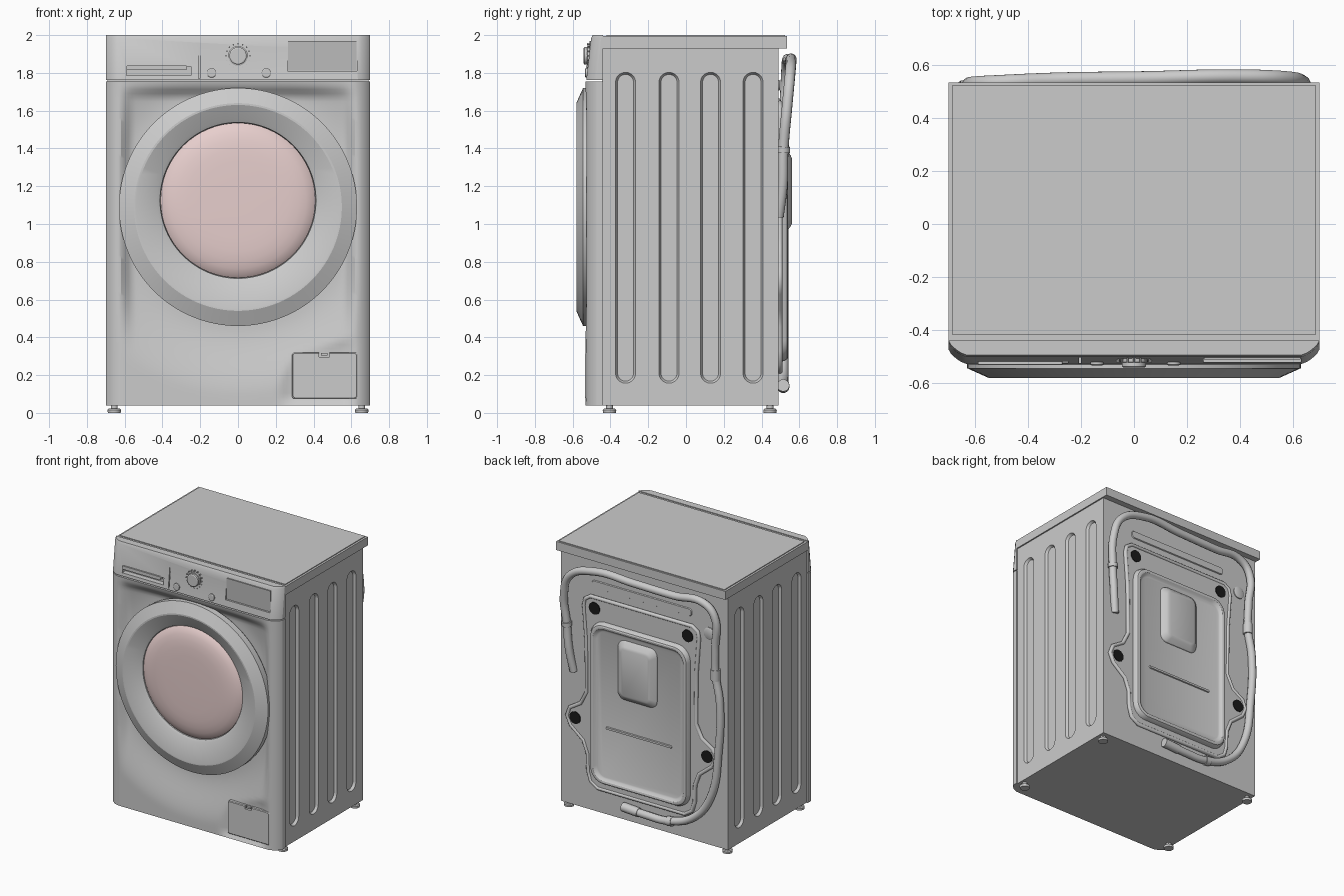
import bpy, bmesh, math
from mathutils import Vector

if "Cube" in bpy.data.objects:
    bpy.data.objects.remove(bpy.data.objects["Cube"])


def finish(name, bm, color=None, angle=30):
    bmesh.ops.recalc_face_normals(bm, faces=bm.faces)
    me = bpy.data.meshes.new(name)
    bm.to_mesh(me)
    bm.free()
    ob = bpy.data.objects.new(name, me)
    bpy.context.collection.objects.link(ob)
    if color:
        mat = bpy.data.materials.new(name + "_colour")
        mat.diffuse_color = (*color, 1)
        mat.use_nodes = True
        mat.node_tree.nodes["Principled BSDF"].inputs["Base Color"].default_value = mat.diffuse_color
        me.materials.append(mat)
    smooth(ob, angle)
    return ob


def smooth(ob, angle=30):
    bpy.ops.object.select_all(action='DESELECT')
    ob.select_set(True)
    bpy.context.view_layer.objects.active = ob
    bpy.ops.object.shade_smooth_by_angle(angle=math.radians(angle))


def add_loft(bm, rings):
    """Skin closed rings of equal length and cap both ends."""
    vs = [[bm.verts.new(p) for p in r] for r in rings]
    n = len(vs[0])
    for a, b in zip(vs, vs[1:]):
        for i in range(n):
            j = (i + 1) % n
            bm.faces.new((a[i], a[j], b[j], b[i]))
    bm.faces.new(vs[0])
    bm.faces.new(vs[-1])


def loft(name, rings, color=None, angle=30):
    bm = bmesh.new()
    add_loft(bm, rings)
    return finish(name, bm, color, angle)


def box_rings(x0, x1, y0, y1, z0, z1):
    return [[(x0, y0, z), (x1, y0, z), (x1, y1, z), (x0, y1, z)] for z in (z0, z1)]


def circle(r, y, zc, xc=0, n=32):
    return [(xc + r * math.cos(2 * math.pi * i / n), y, zc + r * math.sin(2 * math.pi * i / n)) for i in range(n)]


def rrect(u0, u1, v0, v1, r, n=8):
    """Rounded rectangle in 2D."""
    pts = []
    for k, (cu, cv) in enumerate([(u1 - r, v1 - r), (u0 + r, v1 - r), (u0 + r, v0 + r), (u1 - r, v0 + r)]):
        for i in range(n + 1):
            a = math.pi / 2 * (k + i / n)
            pts.append((cu + r * math.cos(a), cv + r * math.sin(a)))
    return pts


def rr_y(y, x0, x1, z0, z1, r):
    return [(u, y, v) for u, v in rrect(x0, x1, z0, z1, r)]


def cut(ob, ring_sets):
    bm = bmesh.new()
    for rings in ring_sets:
        add_loft(bm, rings)
    cutter = finish("cutter", bm)
    cutter.hide_render = True
    mod = ob.modifiers.new("cut", 'BOOLEAN')
    mod.object, mod.operation, mod.solver = cutter, 'DIFFERENCE', 'EXACT'
    bpy.context.view_layer.objects.active = ob
    bpy.ops.object.modifier_apply(modifier=mod.name)
    bpy.data.objects.remove(cutter)
    smooth(ob)


def sstep(t):
    t = max(0, min(1, t))
    return t * t * (3 - 2 * t)


def tube(name, pts, radius, cyclic=False, kind='BEZIER'):
    cu = bpy.data.curves.new(name, 'CURVE')
    cu.dimensions = '3D'
    cu.bevel_depth, cu.bevel_resolution, cu.use_fill_caps = radius, 4, True
    sp = cu.splines.new(kind)
    cu.resolution_u = 8
    if kind == 'BEZIER':
        sp.bezier_points.add(len(pts) - 1)
        for b, p in zip(sp.bezier_points, pts):
            b.co = p
            b.handle_left_type = b.handle_right_type = 'AUTO'
    else:
        sp.points.add(len(pts) - 1)
        for b, p in zip(sp.points, pts):
            b.co = (*p, 1)
    sp.use_cyclic_u = cyclic
    ob = bpy.data.objects.new(name, cu)
    bpy.context.collection.objects.link(ob)
    return ob


# Cabinet with four pressed slots on each side
cabinet = loft("cabinet", box_rings(-.69, .69, -.445, .49, .04, 1.94))
slots = []
for s in (-1, 1):
    for yc in (-.32, -.09, .13, .355):
        slots.append([[(s * x, u, v) for u, v in rrect(yc - w, yc + w, .98 - .77 - w, .98 + .77 + w, w)]
                      for x, w in ((.71, .06), (.69, .053), (.672, .042))])
cut(cabinet, slots)

# Worktop with darker inset panel
loft("worktop", box_rings(-.7, .7, -.44, .535, 1.93, 1.994))
loft("worktop_panel", box_rings(-.685, .685, -.42, .525, 1.98, 2.0), (.55, .55, .55))

# Front panel: corner profile with a soft hollow around the door and hatch
half = [(.7, -.44), (.7, -.475), (.69, -.492), (.672, -.508), (.655, -.52), (.635, -.528)]
inner = [(.62 - 1.24 * i / 62, -.532) for i in range(63)]
profile = half + inner + [(-x, y) for x, y in reversed(half)]


def hollow(x, z):
    side = sstep((.64 - abs(x)) / .09)
    d = .055 * sstep((1.0 - math.hypot(x, z - 1.09)) / .36) * side * sstep((1.75 - z) / .09)
    h = .02 * sstep((x - .2) / .1) * side * sstep((.46 - z) / .14) * sstep((z - .04) / .04)
    return max(d, h)


bm = bmesh.new()
add_loft(bm, [[(x, y + hollow(x, z), z) for x, y in profile]
              for z in [.04 + 1.715 * i / 80 for i in range(81)]])
finish("front_panel", bm)

# Sloped control panel with drawer grip, seam and display recess
control = loft("control_panel", [[(x, y + (dy if y < -.45 else 0), z) for x, y in half + [(-x, y) for x, y in reversed(half)]]
                                 for z, dy in ((1.762, 0), (1.985, .026), (2.0, .034))])
cut(control, [box_rings(-.59, -.25, -.6, -.485, 1.785, 1.835),
              box_rings(-.208, -.201, -.6, -.505, 1.77, 2.1),
              box_rings(-.201, -.10, -.6, -.505, 1.984, 1.989),
              box_rings(.262, .63, -.6, -.508, 1.81, 1.97)])
loft("display", box_rings(.264, .628, -.512, -.49, 1.812, 1.968), (.5, .5, .5))
loft("drawer_grip", [rr_y(y, -.59, -.27, 1.815, 1.84, .008) for y in (-.50, -.53)])

# Programme knob, its tick marks and the two small buttons
loft("knob", [circle(r, y, 1.89) for r, y in ((.052, -.50), (.052, -.522), (.046, -.524), (.046, -.538), (.04, -.542))])
bm = bmesh.new()
for i in range(16):
    a = 2 * math.pi * i / 16
    add_loft(bm, [circle(.004, y, 1.89 + .064 * math.sin(a), .064 * math.cos(a), 6) for y in (-.50, -.523)])
finish("knob_ticks", bm)
for x in (-.14, .15):
    loft("button", [circle(r, y, 1.80, x, 24) for r, y in ((.025, -.51), (.025, -.531), (.02, -.534))])

# Door: bevelled outer ring, funnel with raised centre, tinted domed window
loft("door_ring", [circle(r, y, z, 0, 96) for r, y, z in (
    (.58, -.46, 1.09), (.62, -.485, 1.09), (.63, -.50, 1.09), (.63, -.545, 1.09), (.55, -.581, 1.09),
    (.54, -.581, 1.09), (.43, -.545, 1.125), (.413, -.535, 1.125), (.41, -.51, 1.125))], angle=20)
loft("door_window", [circle(.41 * k, y, 1.125, 0, 64) for k, y in (
    (1, -.515), (1, -.53), (.96, -.543), (.88, -.556), (.78, -.565), (.66, -.570), (.5, -.572), (.2, -.573))],
    (.8, .62, .61), 40)

# Service hatch with finger notch
hatch = loft("service_hatch", [rr_y(y, .287 + i, .632 - i, .075 + i, .32 - i, .012) for y, i in ((-.49, 0), (-.529, 0), (-.534, .005))])
cut(hatch, [box_rings(.43, .485, -.6, -.515, .296, .35)])
loft("hatch_latch", box_rings(.44, .475, -.53, -.51, .304, .316))

# Adjustable feet
for sx in (-1, 1):
    for y in (-.405, .445):
        loft("foot", [[(sx * .655 + r * math.cos(i * math.pi / 12), y + r * math.sin(i * math.pi / 12), z)
                       for i in range(24)] for r, z in ((.034, 0), (.036, .016), (.03, .022), (.018, .024), (.018, .05))])

# Back cover: flared flange, pressed rim and centre bump
right = [(.42, 1.64), (.465, 1.61), (.475, 1.56), (.455, 1.3), (.45, .92), (.50, .82), (.59, .765), (.615, .70),
         (.585, .635), (.48, .55), (.445, .46), (.44, .33), (.42, .26), (.36, .22)]
outline = [(.02 + x, z) for x, z in right] + [(.02 - x, z) for x, z in reversed(right)]
loft("back_flange", [[(x, y, z) for x, z in outline] for y in (.48, .502)])
tube("flange_ridge", [(x, .497, z) for x, z in outline], .014, True, 'POLY')
loft("back_cover", [rr_y(y, -.39 + i, .43 - i, .27 + i, 1.48 - i, .11 - i * .6) for y, i in (
    (.49, 0), (.518, .004), (.536, .015), (.54, .025), (.538, .036), (.524, .05), (.52, .06))])
loft("cover_bump", [rr_y(y, -.13 + i, .2 - i, .95 + i, 1.4 - i, .06 - i * .5) for y, i in (
    (.51, 0), (.528, .006), (.553, .035), (.56, .05))])
loft("cover_rib", [rr_y(y, -.25 + i, .3 - i, .69 + i, .715 - i, .012 - i) for y, i in ((.515, 0), (.528, .005))])
loft("upper_back_rib", [rr_y(y, -.4 + i, .44 - i, 1.70 + i, 1.77 - i, .03 - i) for y, i in ((.48, 0), (.497, .01))])
loft("back_plug", [circle(r, y, 1.62, -.54) for r, y in ((.045, .48), (.045, .497), (.035, .502))])

# Transit bolt holes
for x, z in ((.405, 1.56), (-.365, 1.56), (.565, .70), (-.525, .70)):
    loft("transit_hole", [circle(.045, y, z, x) for y in (.495, .507)], (.01, .01, .01))

# Drain hose looping over the back, with collars and clips
hose = [(.585, .49, 1.04), (.61, .51, 1.2), (.625, .515, 1.39), (.635, .535, 1.62), (.575, .55, 1.78), (.37, .557, 1.865),
        (.04, .55, 1.86), (-.29, .545, 1.855), (-.52, .535, 1.86), (-.605, .53, 1.78), (-.605, .52, 1.53),
        (-.605, .515, 1.34), (-.64, .515, 1.14), (-.63, .515, .78), (-.56, .515, .40), (-.42, .515, .22),
        (-.21, .515, .14), (-.05, .515, .135), (.14, .515, .145)]
tube("drain_hose", hose, .028)
for name, a, b, r in (("hose_collar", (.624, .515, 1.38), (.626, .517, 1.41), .036),
                      ("hose_clip", (-.605, .515, 1.30), (-.605, .515, 1.38), .034),
                      ("hose_clip_low", (-.25, .515, .145), (-.21, .515, .14), .034),
                      ("hose_end", (.03, .515, .138), (.16, .515, .146), .033)):
    tube(name, [a, b], r, kind='POLY')
